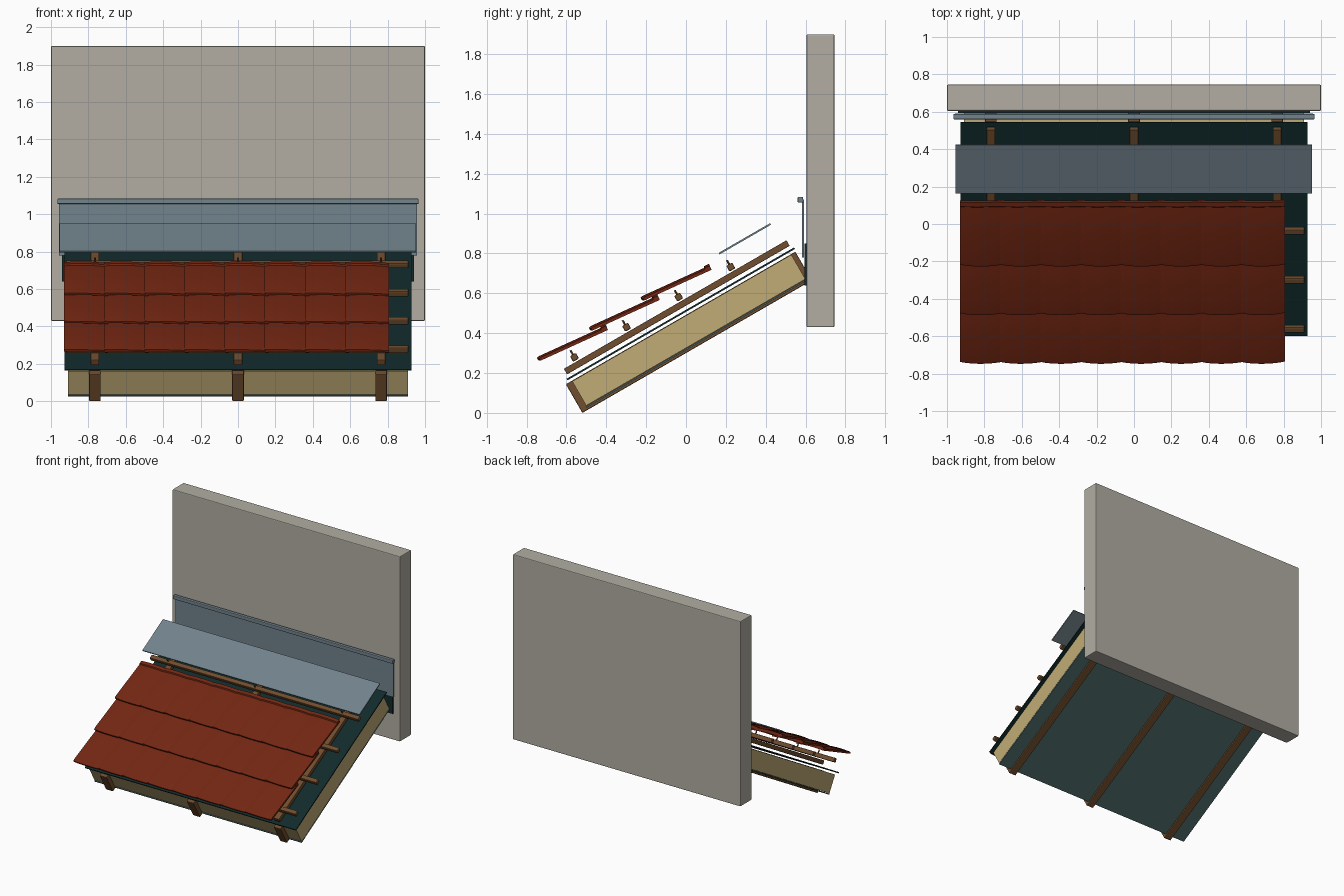
import bpy, bmesh, math
from mathutils import Matrix, Vector

if "Cube" in bpy.data.objects:
    bpy.data.objects.remove(bpy.data.objects["Cube"])


def material(name, r, g, b):
    # 8-bit display values converted to linear
    m = bpy.data.materials.new(name)
    lin = [((c / 255 + 0.055) / 1.055) ** 2.4 for c in (r, g, b)]
    m.diffuse_color = (*lin, 1)
    m.use_nodes = True
    m.node_tree.nodes["Principled BSDF"].inputs["Base Color"].default_value = m.diffuse_color
    return m


PLASTER = material("warm_grey_plaster", 178, 174, 163)
TIMBER = material("brown_timber", 112, 77, 46)
WOOL = material("straw_insulation", 192, 172, 118)
MEMBRANE = material("dark_green_membrane", 17, 42, 43)
VAPOUR = material("teal_vapour_sheet", 76, 104, 104)
METAL = material("slate_blue_metal", 114, 131, 140)
CLAY = material("red_clay", 114, 38, 18)

# Roof frame: local x across, local y up the slope, local z out of the slope
ROOF = Matrix.Translation((0, -0.52, 0)) @ Matrix.Rotation(math.radians(30), 4, 'X')
WORLD = Matrix.Identity(4)


def finish(bm, name, mat):
    bmesh.ops.recalc_face_normals(bm, faces=bm.faces)
    me = bpy.data.meshes.new(name)
    bm.to_mesh(me)
    bm.free()
    me.materials.append(mat)
    ob = bpy.data.objects.new(name, me)
    bpy.context.collection.objects.link(ob)
    return ob


def box(name, x, y, z, mat, frame=ROOF, bevel=0.0):
    """Box from (min, max) ranges in the given frame."""
    bm = bmesh.new()
    bmesh.ops.create_cube(bm, size=1)
    for v in bm.verts:
        v.co = Vector([(a + b) / 2 + c * (b - a)
                       for (a, b), c in zip((x, y, z), v.co)])
    if bevel:
        bmesh.ops.bevel(bm, geom=bm.edges[:], offset=bevel, segments=2,
                        profile=0.5, affect='EDGES')
    bm.transform(frame)
    return finish(bm, name, mat)


# Masonry wall
box("wall", (-1, 1), (0.605, 0.745), (0.43, 1.9), PLASTER, WORLD, 0.006)

# Rafters and the counter battens above them
RAFTERS = (-0.765, 0, 0.765)
for x in RAFTERS:
    box("rafter", (x - 0.031, x + 0.031), (0, 1.33), (0, 0.166), TIMBER, bevel=0.005)
    box("counter_batten", (x - 0.023, x + 0.023), (0.03, 1.32), (0.206, 0.238),
        TIMBER, bevel=0.003)

# Insulation in the bays between rafters
edges = [-0.91] + [x + s * 0.031 for x in RAFTERS for s in (-1, 1)] + [0.91]
for a, b in zip(edges[::2], edges[1::2]):
    box("insulation", (a, b), (0.035, 1.305), (0.022, 0.163), WOOL)

# Sheets below and above the insulation, and the upturn on the wall
box("vapour_sheet", (-0.91, 0.91), (0.03, 1.305), (0.012, 0.02), VAPOUR)
box("roof_membrane", (-0.927, 0.927), (0.017, 1.335), (0.179, 0.188), MEMBRANE)
box("membrane_upturn", (-0.942, 0.942), (0.594, 0.604), (0.64, 0.85), MEMBRANE, WORLD)

# Tile battens with fixing pegs over each counter batten
for i in range(4):
    u = 0.105 + 0.302 * i
    box("tile_batten", (-0.92, 0.912), (u - 0.017, u + 0.017), (0.245, 0.278),
        TIMBER, bevel=0.006)
    for x in RAFTERS:
        bm = bmesh.new()
        bmesh.ops.create_cone(bm, cap_ends=True, segments=8, radius1=0.005,
                              radius2=0.005, depth=0.03)
        bm.transform(ROOF @ Matrix.Translation((x, u, 0.287)))
        finish(bm, "batten_peg", TIMBER)


# Clay tiles: slightly arched slabs with a rounded nose and a head ridge
TILE_W, PITCH, LENGTH, THICK = 0.236, 0.2145, 0.372, 0.015
STEPS = 10


def add_tile(bm, frame):
    rows = ((0, 0), (0.012, 0.004), (0.34, 0.004), (0.346, 0.012),
            (LENGTH, 0.012))  # distance up the tile, extra top height
    grid = {}
    for i in range(STEPS + 1):
        t = i / STEPS
        arch = 0.006 * math.sin(math.pi * t) + 0.006 * (1 - t)
        nose = -0.010 * math.sin(math.pi * t) ** 0.7 if 0 < i < STEPS else 0
        for j, (y, extra) in enumerate(rows):
            yy = y + (nose if j < 2 else 0)
            for side, z in ((0, arch), (1, arch + THICK - 0.004 + extra)):
                grid[i, j, side] = bm.verts.new(frame @ Vector((t * TILE_W, yy, z)))
    last = len(rows) - 1
    for i in range(STEPS):
        for j in range(last):
            for s in (0, 1):
                bm.faces.new([grid[i, j, s], grid[i + 1, j, s],
                              grid[i + 1, j + 1, s], grid[i, j + 1, s]])
        for j in (0, last):
            bm.faces.new([grid[i, j, 0], grid[i + 1, j, 0],
                          grid[i + 1, j, 1], grid[i, j, 1]])
    for i in (0, STEPS):
        for j in range(last):
            bm.faces.new([grid[i, j, 0], grid[i, j + 1, 0],
                          grid[i, j + 1, 1], grid[i, j, 1]])


for course in range(3):
    bm = bmesh.new()
    for col in range(8):
        origin = (-0.93 + PITCH * col, -0.73 + 0.26 * course, 0.262 + 0.151 * course)
        add_tile(bm, Matrix.Translation(origin) @ Matrix.Rotation(math.radians(24.5), 4, 'X'))
    tiles = finish(bm, "tile_course", CLAY)
    bpy.context.view_layer.objects.active = tiles
    tiles.select_set(True)
    bpy.ops.object.shade_smooth_by_angle(angle=math.radians(25))
    tiles.select_set(False)

# Apron flashing floating above the top course
apron = Matrix.Translation((0, 0.168, 0.795)) @ Matrix.Rotation(math.radians(30), 4, 'X')
box("apron_flashing", (-0.955, 0.952), (0, 0.298), (0, 0.009), METAL, apron)

# Wall flashing with a capping bar
box("wall_flashing", (-0.957, 0.957), (0.583, 0.592), (0.78, 1.07), METAL, WORLD)
box("flashing_cap", (-0.966, 0.966), (0.56, 0.588), (1.055, 1.084), METAL, WORLD, 0.005)
